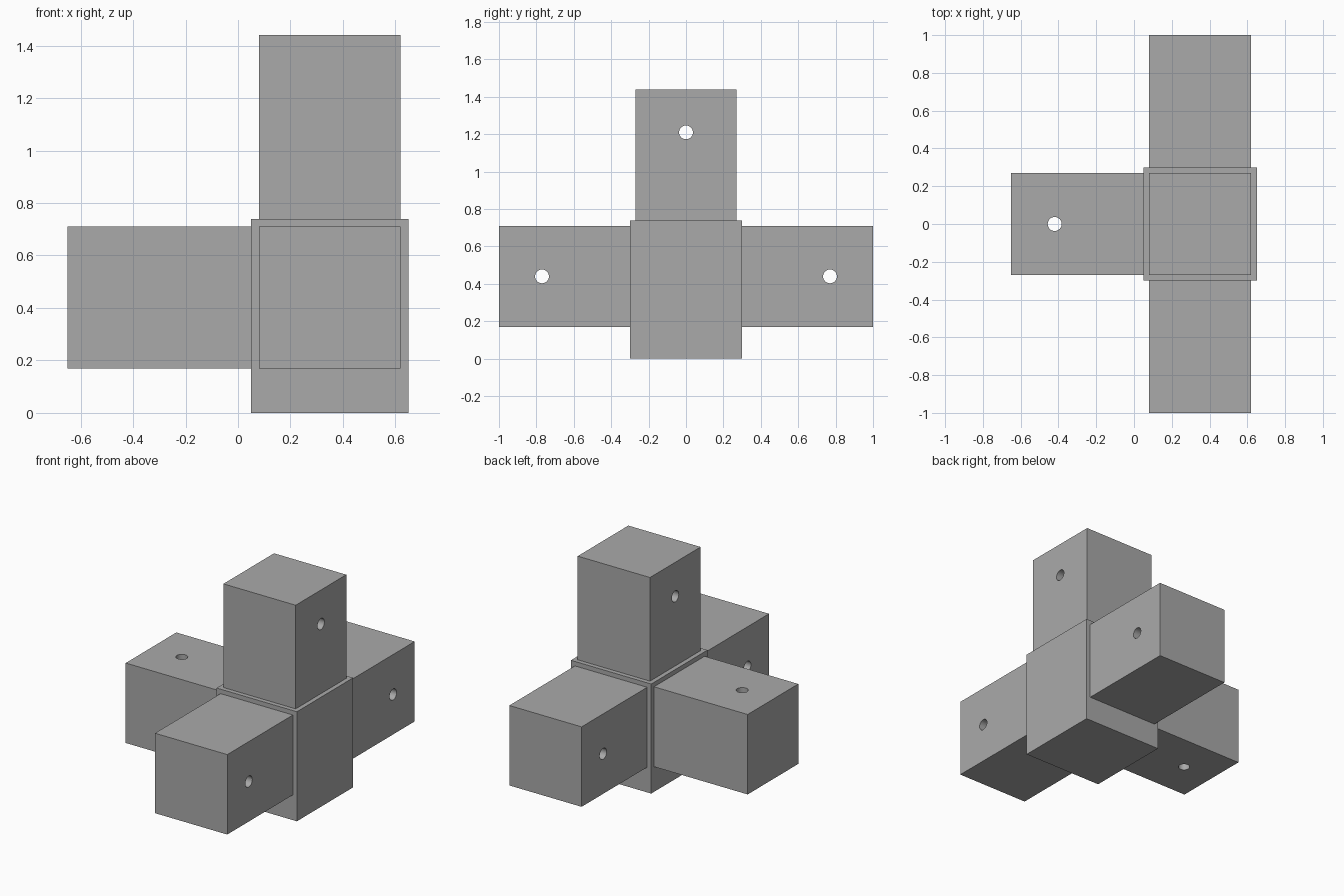
import bpy
from math import radians
from mathutils import Matrix, Vector

cube = bpy.data.objects.get("Cube")
if cube:
    bpy.data.objects.remove(cube, do_unlink=True)

GREY = (0.4, 0.4, 0.4, 1.0)
grey = bpy.data.materials.new("mid grey")
grey.use_nodes = True
grey.diffuse_color = GREY
grey.node_tree.nodes["Principled BSDF"].inputs["Base Color"].default_value = GREY

CENTRE = Vector((0.35, 0, 0.44))   # where the arm axes meet
HUB_HALF, ARM_WIDTH, REACH = 0.30, 0.54, 1.0
HOLE_RADIUS, HOLE_AT = 0.037, 0.77


def box(name, low, high):
    low, high = Vector(low), Vector(high)
    bpy.ops.mesh.primitive_cube_add(size=1)
    obj = bpy.context.object
    obj.name = name
    obj.data.transform(Matrix.Translation((low + high) / 2) @ Matrix.Diagonal((high - low).to_4d()))
    obj.data.materials.append(grey)
    return obj


def arm(name, direction, hole_rotation):
    # Square bar running outward from the hub face
    d = Vector(direction)
    side = Vector([0 if c else ARM_WIDTH / 2 for c in d])
    a, b = CENTRE + d * HUB_HALF, CENTRE + d * REACH
    low = Vector(map(min, a, b)) - side
    high = Vector(map(max, a, b)) + side
    bar = box(name, low, high)

    # Pin hole drilled right through the bar
    bpy.ops.mesh.primitive_cylinder_add(vertices=32, radius=HOLE_RADIUS, depth=1,
                                        location=CENTRE + d * HOLE_AT, rotation=hole_rotation)
    drill = bpy.context.object
    drill.name = name + "_drill"
    drill.hide_render = True
    drill.data.materials.append(grey)
    cut = bar.modifiers.new("pin hole", 'BOOLEAN')
    cut.operation, cut.solver, cut.object = 'DIFFERENCE', 'EXACT', drill
    bpy.ops.object.select_all(action='DESELECT')
    bar.select_set(True)
    bpy.context.view_layer.objects.active = bar
    bpy.ops.object.modifier_apply(modifier=cut.name)
    bpy.data.objects.remove(drill, do_unlink=True)
    bpy.ops.object.shade_smooth_by_angle(angle=radians(30))


# Central hub, reaching down to the ground
box("hub", (0.05, -HUB_HALF, 0), (0.65, HUB_HALF, 0.74))

# Four arms with their cross holes
ALONG_X, ALONG_Z = (0, radians(90), 0), (0, 0, 0)
arm("front_arm", (0, -1, 0), ALONG_X)
arm("back_arm", (0, 1, 0), ALONG_X)
arm("top_arm", (0, 0, 1), ALONG_X)
arm("right_arm", (-1, 0, 0), ALONG_Z)
